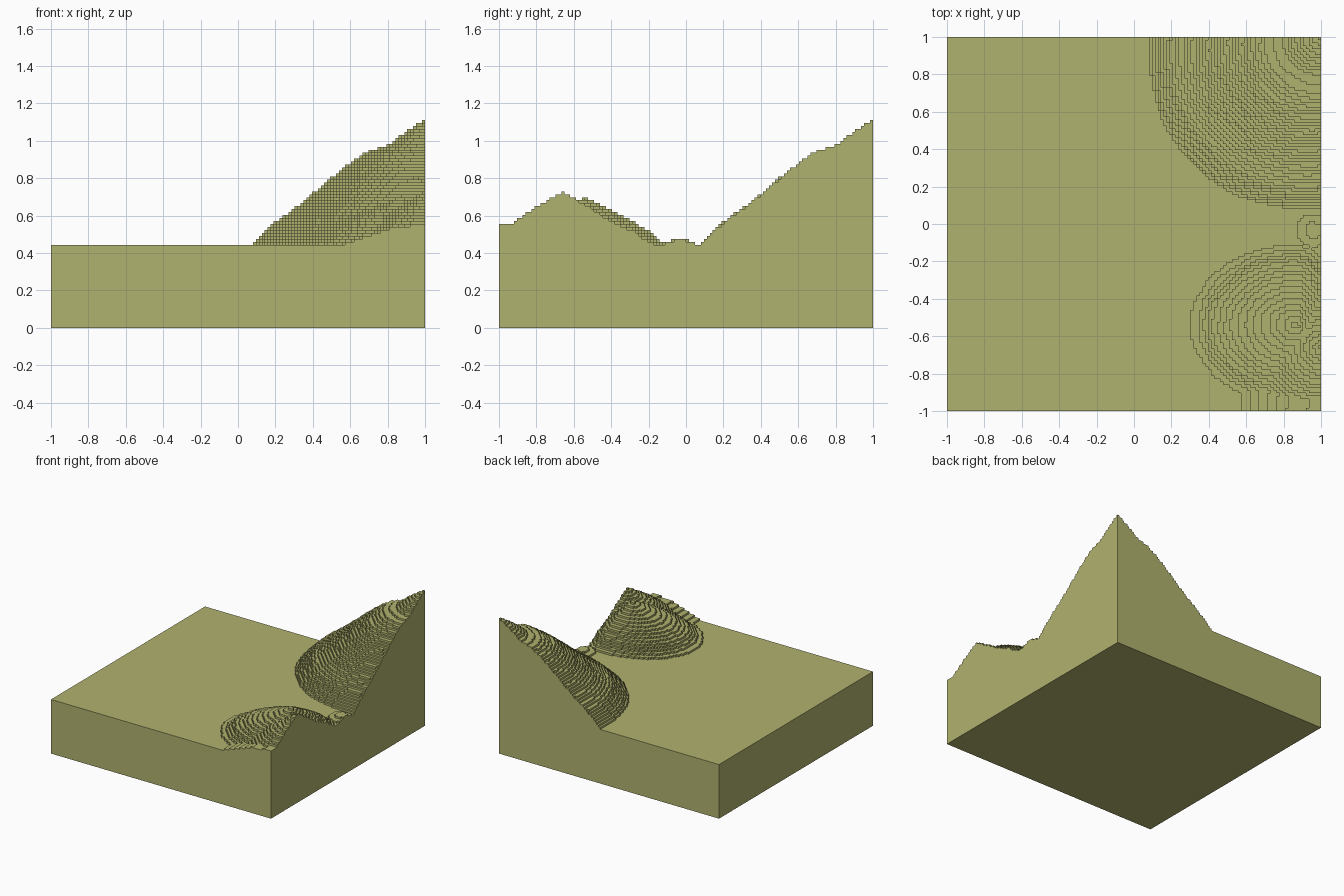
import bpy, bmesh, math
from mathutils import Vector, noise

if "Cube" in bpy.data.objects:
    bpy.data.objects.remove(bpy.data.objects["Cube"])

N = 126                # cells along each side
S = 2.0 / N            # cell size
BASE = 28              # slab thickness in cells

earth = bpy.data.materials.new("olive earth")
earth.use_nodes = True
colour = (0.434, 0.445, 0.156, 1.0)
earth.diffuse_color = colour
earth.node_tree.nodes["Principled BSDF"].inputs["Base Color"].default_value = colour


def finish(bm, name):
    mesh = bpy.data.meshes.new(name)
    bm.to_mesh(mesh)
    bm.free()
    mesh.materials.append(earth)
    obj = bpy.data.objects.new(name, mesh)
    bpy.context.collection.objects.link(obj)
    return obj


def profile(points, d):
    """Piecewise linear height at distance d."""
    for (d0, h0), (d1, h1) in zip(points, points[1:]):
        if d <= d1:
            return h0 + (h1 - h0) * (d - d0) / (d1 - d0)
    return 0.0


# Height rules of the three rises
LARGE = [(0, 1.115), (.1, 1.05), (.2, .975), (.3, .945), (.4, .88), (.5, .80),
         (.6, .715), (.7, .635), (.8, .565), (.925, .444)]
KNOLL = [(0, .70), (.35, .625), (.6, .57), (.8, .515), (.9, .475), (1, .452)]
CREST = [(0, .73), (.2, .61), (.45, .44)]
FOOT = [(0, .56), (.2, .53), (.46, .444)]
MOUND = [(0, .485), (.09, .452)]


def large_height(x, y):
    dx, dy = 1 - x, 1 - y
    bulge = 1 - 0.05 * math.sin(2 * math.atan2(dy, dx))
    return profile(LARGE, math.hypot(dx, dy) * bulge)


def small_height(x, y):
    dx, dy = x - 0.87, y + 0.54
    knoll = profile(KNOLL, math.hypot(dx / (0.57 if dx < 0 else 0.24), dy / 0.43))
    crest = profile(CREST, math.hypot(x - 1, y + 0.66))
    foot = profile(FOOT, math.hypot(x - 1, y + 1))
    return max(knoll, crest, foot)


def mound_height(x, y):
    return profile(MOUND, math.hypot(x - 0.96, y + 0.035))


def build_terraces(name, rule):
    """Stepped columns standing on the slab, with only their outer faces."""
    cells = {}
    for i in range(N):
        for j in range(N):
            x, y = -1 + (i + 0.5) * S, -1 + (j + 0.5) * S
            h = rule(x, y)
            if h > 0:
                h += 0.003 * noise.noise(Vector((x * 14, y * 14, 0.5)))
                level = round(h / S)
                if level > BASE:
                    cells[i, j] = level
    bm = bmesh.new()

    def quad(*corners):
        bm.faces.new([bm.verts.new((a * S - 1, b * S - 1, c * S)) for a, b, c in corners])

    for (i, j), top in cells.items():
        quad((i, j, top), (i + 1, j, top), (i + 1, j + 1, top), (i, j + 1, top))
        # Risers down to each lower neighbour
        for di, dj, p, q in ((1, 0, (1, 0), (1, 1)), (-1, 0, (0, 1), (0, 0)),
                             (0, 1, (1, 1), (0, 1)), (0, -1, (0, 0), (1, 0))):
            low = cells.get((i + di, j + dj), BASE)
            if low < top:
                a, b = (i + p[0], j + p[1]), (i + q[0], j + q[1])
                quad((*a, low), (*b, low), (*b, top), (*a, top))
    bmesh.ops.remove_doubles(bm, verts=bm.verts[:], dist=1e-5)
    return finish(bm, name)


# Flat ground slab
slab = bmesh.new()
bmesh.ops.create_cube(slab, size=1)
bmesh.ops.scale(slab, vec=(2, 2, BASE * S), verts=slab.verts)
bmesh.ops.translate(slab, vec=(0, 0, BASE * S / 2), verts=slab.verts)
finish(slab, "ground_slab")

# Stepped hills along the left side
build_terraces("large_corner_hill", large_height)
build_terraces("small_hill", small_height)
build_terraces("tiny_mound", mound_height)
